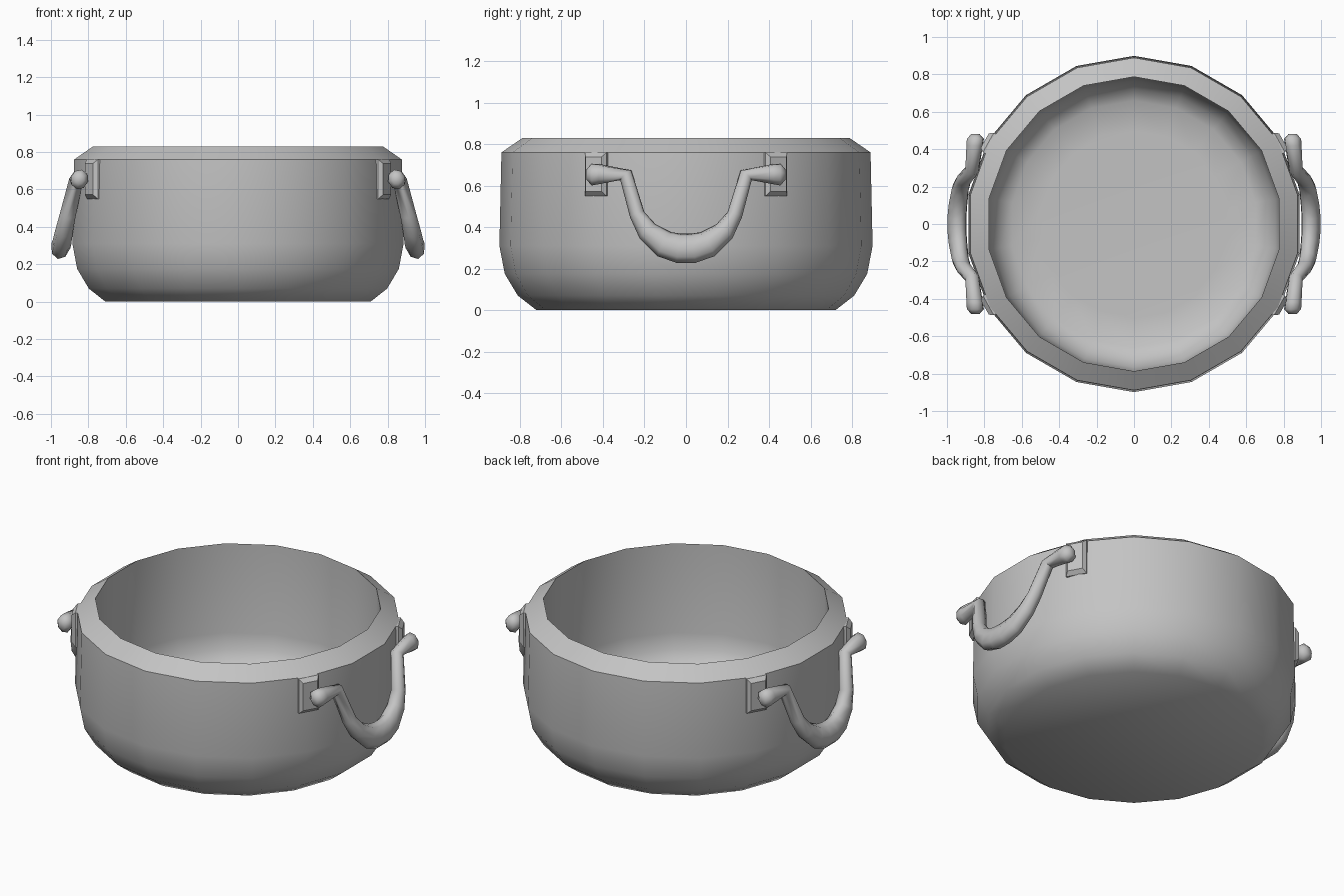
import bpy, bmesh
from math import sin, cos, pi, radians
from mathutils import Vector, Matrix

cube = bpy.data.objects.get("Cube")
if cube:
    bpy.data.objects.remove(cube, do_unlink=True)

metal = bpy.data.materials.new("grey metal")
metal.use_nodes = True
GREY = (0.55, 0.55, 0.55, 1)
metal.diffuse_color = GREY
metal.node_tree.nodes["Principled BSDF"].inputs["Base Color"].default_value = GREY


def loft(name, rings, smooth_angle=None):
    """Skin a list of equal-length point rings and cap both ends."""
    bm = bmesh.new()
    loops = [[bm.verts.new(p) for p in ring] for ring in rings]
    n = len(loops[0])
    for a, b in zip(loops, loops[1:]):
        for i in range(n):
            j = (i + 1) % n
            bm.faces.new((a[i], a[j], b[j], b[i]))
    bm.faces.new(loops[0])
    bm.faces.new(loops[-1])
    bmesh.ops.recalc_face_normals(bm, faces=bm.faces)
    mesh = bpy.data.meshes.new(name)
    bm.to_mesh(mesh)
    bm.free()
    mesh.materials.append(metal)
    obj = bpy.data.objects.new(name, mesh)
    bpy.context.collection.objects.link(obj)
    if smooth_angle:
        bpy.ops.object.select_all(action='DESELECT')
        obj.select_set(True)
        bpy.context.view_layer.objects.active = obj
        bpy.ops.object.shade_smooth_by_angle(angle=radians(smooth_angle))
    return obj


# Pot: lathed (radius, height) profile, outside first, then over the rim and in
SIDES = 18
profile = [(.72, 0), (.81, .07), (.873, .175), (.899, .31), (.889, .76), (.787, .83),
           (.785, .29), (.767, .195), (.722, .13), (.66, .092), (.5, .085)]
pot_rings = [[(r * sin(2 * pi * i / SIDES), r * cos(2 * pi * i / SIDES), z)
              for i in range(SIDES)] for r, z in profile]
loft("pot", pot_rings, 42)

# Handle: hanging bar given as (x, y, z, in-plane radius, outward radius)
half = [(.848, .48, .653, .025, .024), (.848, .455, .653, .054, .047),
        (.852, .42, .655, .05, .045), (.865, .29, .65, .036, .038),
        (.911, .235, .46, .037, .043), (.929, .185, .38, .052, .047),
        (.941, .105, .318, .068, .051), (.947, .035, .298, .073, .052)]
path = half + [(x, -y, z, a, b) for x, y, z, a, b in reversed(half)]
outward = Vector((.97, 0, .236)).normalized()


def handle_rings(side):
    rings = []
    for k, (x, y, z, a, b) in enumerate(path):
        before = Vector(path[max(k - 1, 0)][:3])
        after = Vector(path[min(k + 1, len(path) - 1)][:3])
        across = (after - before).cross(outward).normalized()
        ring = []
        for i in range(8):
            t = 2 * pi * i / 8
            p = Vector((x, y, z)) + across * a * cos(t) + outward * b * sin(t)
            ring.append((side * p.x, p.y, p.z))
        rings.append(ring)
    return rings


# Mounting plate: block with a chamfered outer face, turned to face outward
def plate_rings(angle):
    turn = Matrix.Rotation(angle, 3, 'Z')
    rings = []
    for r, w, h in [(.84, .06, .105), (.892, .06, .105), (.914, .044, .083)]:
        rings.append([turn @ Vector((r, sy * w, .655 + sz * h))
                      for sy, sz in [(-1, -1), (1, -1), (1, 1), (-1, 1)]])
    return rings


for side, label in [(1, "left"), (-1, "right")]:
    loft(label + "_handle", handle_rings(side), 60)
    for end, place in [(-1, "front"), (1, "back")]:
        angle = radians(29.2) * end
        if side < 0:
            angle = pi - angle
        loft(f"{label}_{place}_mounting_plate", plate_rings(angle))
